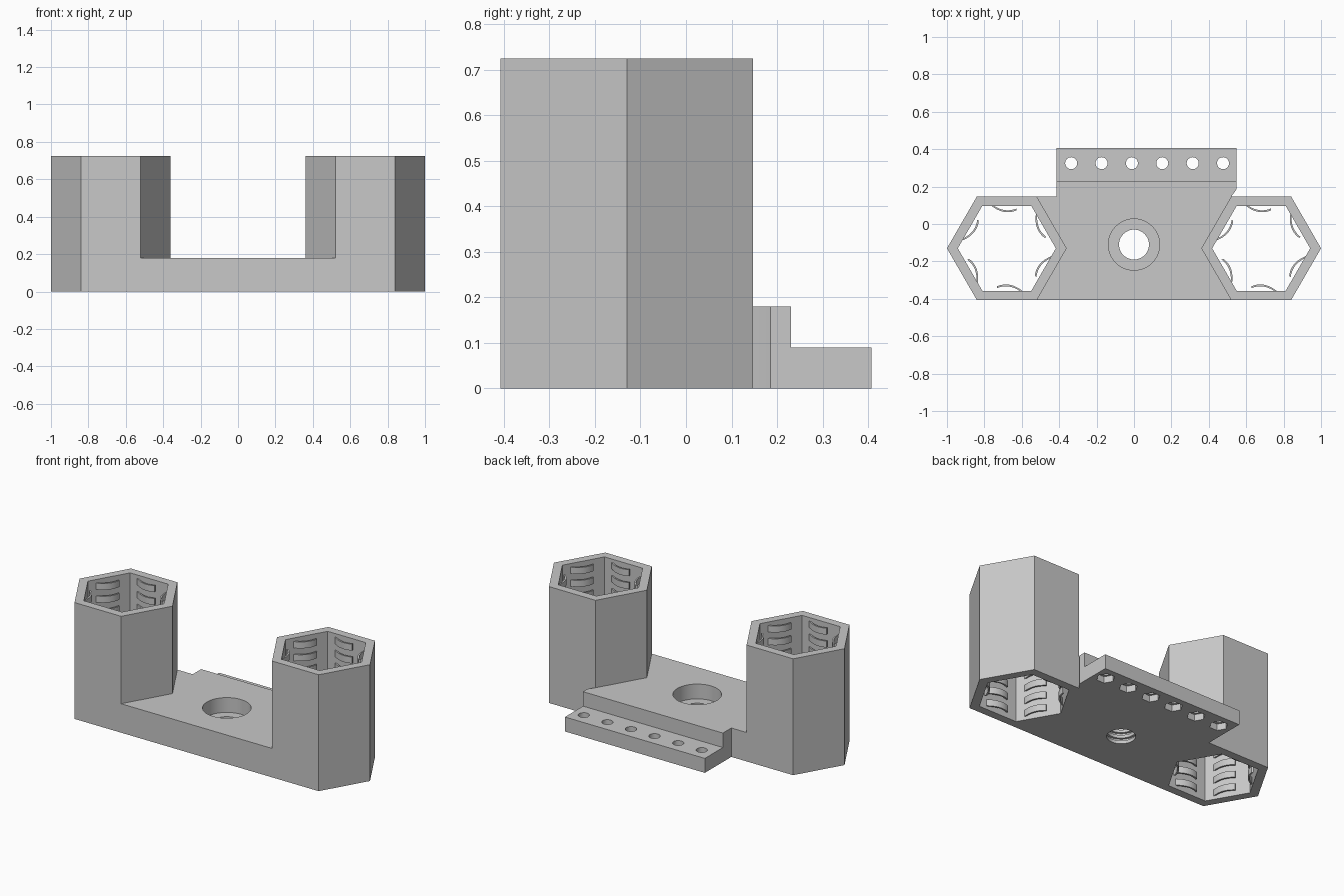
import bpy
import bmesh
from math import cos, sin, pi, tau, radians

if "Cube" in bpy.data.objects:
    bpy.data.objects.remove(bpy.data.objects["Cube"], do_unlink=True)

grey = bpy.data.materials.new("light grey plastic")
grey.use_nodes = True
COLOUR = (0.58, 0.58, 0.58, 1)
grey.diffuse_color = COLOUR
grey.node_tree.nodes["Principled BSDF"].inputs["Base Color"].default_value = COLOUR

TOWER_X, TOWER_Y, TOWER_H = 0.68, -0.13, 0.724
OUTER_R, INNER_R = 0.32, 0.262
HALF = OUTER_R * sin(pi / 3)
FRONT, BACK = TOWER_Y - HALF, TOWER_Y + HALF
DECK_H, LEDGE_H = 0.18, 0.09


def add_prism(bm, outline, z0, z1):
    """Extrude a flat outline between two heights."""
    face = bm.faces.new([bm.verts.new((x, y, z0)) for x, y in outline])
    top = bmesh.ops.extrude_face_region(bm, geom=[face])["geom"]
    for v in top:
        if isinstance(v, bmesh.types.BMVert):
            v.co.z = z1


def finish(name, bm):
    bmesh.ops.recalc_face_normals(bm, faces=bm.faces)
    mesh = bpy.data.meshes.new(name)
    bm.to_mesh(mesh)
    bm.free()
    mesh.materials.append(grey)
    obj = bpy.data.objects.new(name, mesh)
    bpy.context.collection.objects.link(obj)
    return obj


def prism(name, outline, z0, z1):
    bm = bmesh.new()
    add_prism(bm, outline, z0, z1)
    return finish(name, bm)


def ring(cx, cy, r, sides):
    return [(cx + r * cos(tau * i / sides), cy + r * sin(tau * i / sides))
            for i in range(sides)]


def select(obj):
    bpy.ops.object.select_all(action="DESELECT")
    obj.select_set(True)
    bpy.context.view_layer.objects.active = obj


def cut(obj, outline, z0, z1):
    """Subtract a prism from the object."""
    cutter = prism("cutter", outline, z0, z1)
    cutter.hide_render = True
    mod = obj.modifiers.new("cut", "BOOLEAN")
    mod.operation = "DIFFERENCE"
    mod.solver = "EXACT"
    mod.object = cutter
    select(obj)
    bpy.ops.object.modifier_apply(modifier=mod.name)
    bpy.data.objects.remove(cutter, do_unlink=True)


def smooth(obj):
    select(obj)
    bpy.ops.object.shade_smooth_by_angle(angle=radians(30))


# Leaf spring outline: a thin bowed strip rooted in the wall at one end
def leaf_outline():
    xs = [-0.086 + 0.139 * i / 12 for i in range(13)]
    bow = [(x, 0.193 + 4.5 * (x - 0.005) ** 2) for x in xs]
    return bow + [(x, y + 0.01) for x, y in reversed(bow)]


def rotated(points, angle, cx, cy):
    c, s = cos(angle), sin(angle)
    return [(cx + x * c - y * s, cy + x * s + y * c) for x, y in points]


# Hexagonal sockets with stacked leaf springs on each inner wall
for side, sx in (("left", 1), ("right", -1)):
    cx = sx * TOWER_X
    tower = prism(side + "_socket", ring(cx, TOWER_Y, OUTER_R, 6), 0, TOWER_H)
    cut(tower, ring(cx, TOWER_Y, INNER_R, 6), -0.1, TOWER_H + 0.1)

    bm = bmesh.new()
    for wall in range(6):
        outline = rotated(leaf_outline(), wall * pi / 3, cx, TOWER_Y)
        for level in range(9):
            z = 0.022 + level * 0.08
            add_prism(bm, outline, z, z + 0.04)
    smooth(finish(side + "_leaf_springs", bm))

# Deck between the sockets, reaching back to the ledge
inner = TOWER_X - OUTER_R
corner = TOWER_X - OUTER_R / 2
STEP_Y, END_L, END_R = 0.23, 0.548, -0.415
deck = prism("deck", [
    (-corner, FRONT), (corner, FRONT), (inner, TOWER_Y), (corner, BACK),
    (END_L, 0.185), (END_L, STEP_Y), (END_R, STEP_Y), (END_R, BACK),
    (-corner, BACK), (-inner, TOWER_Y)], 0, DECK_H)

# Counterbored centre hole with thread grooves
HOLE_Y = -0.11
cut(deck, ring(0, HOLE_Y, 0.137, 48), 0.088, 0.3)
cut(deck, ring(0, HOLE_Y, 0.08, 48), -0.1, 0.1)
for z in (0.02, 0.055):
    cut(deck, ring(0, HOLE_Y, 0.094, 48), z, z + 0.016)
smooth(deck)

# Low rear ledge with screw holes and nut recesses underneath
ledge = prism("rear_ledge", [(END_R, STEP_Y), (END_L, STEP_Y),
                             (END_L, -FRONT), (END_R, -FRONT)], 0, LEDGE_H)
for i in range(6):
    x = -0.336 + i * 0.1624
    cut(ledge, ring(x, 0.325, 0.032, 32), -0.1, 0.2)
    cut(ledge, ring(x, 0.325, 0.052, 6), -0.1, 0.04)
smooth(ledge)
